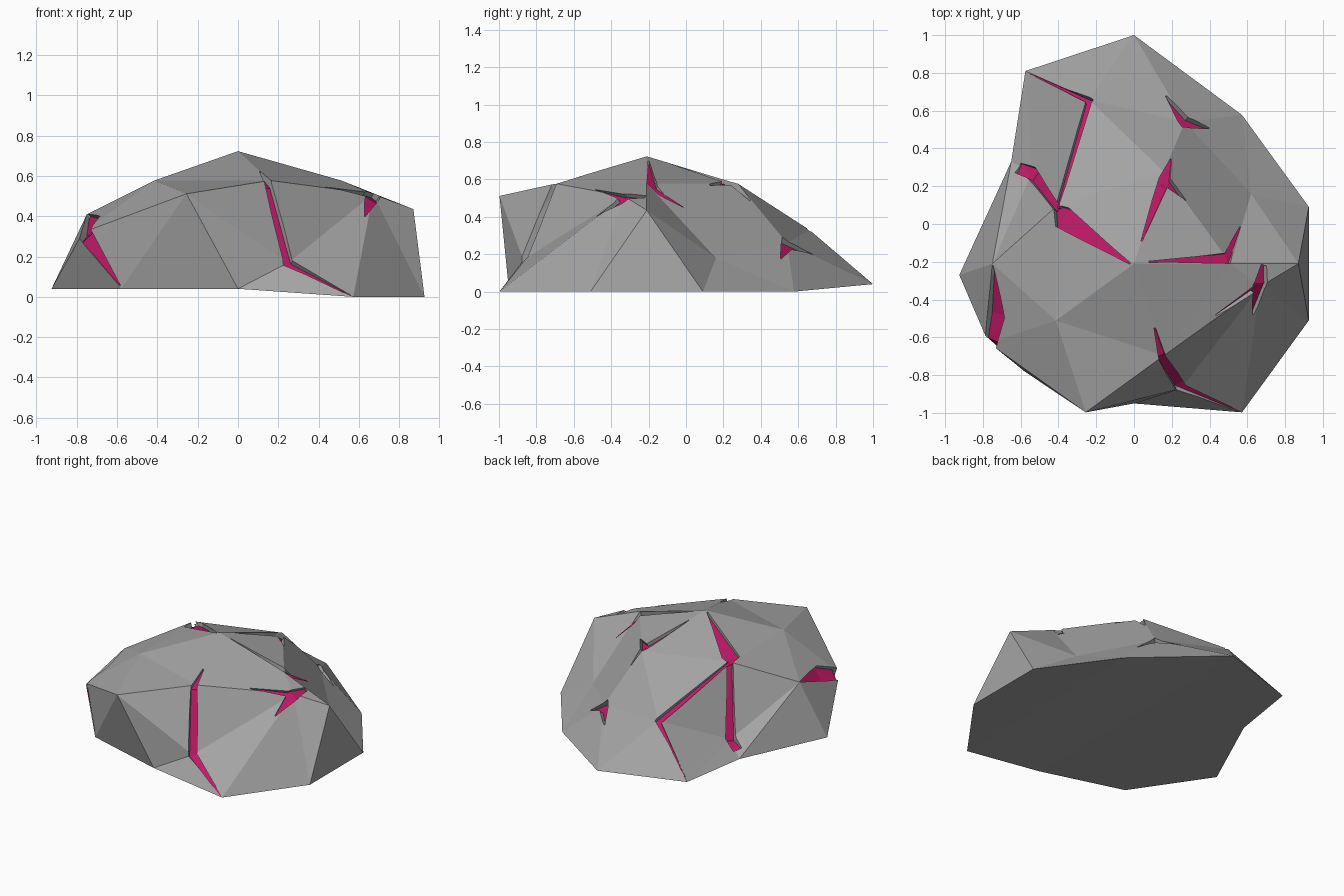
import bpy, bmesh
from mathutils import Vector

if "Cube" in bpy.data.objects:
    bpy.data.objects.remove(bpy.data.objects["Cube"])

# --- rock body: flattened half icosphere with dented vertices ---
bm = bmesh.new()
bmesh.ops.create_icosphere(bm, subdivisions=2, radius=0.973)
bmesh.ops.delete(bm, geom=[v for v in bm.verts if v.co.z < -0.01], context='VERTS')
for v in bm.verts:
    v.co.y -= 0.21
    if v.co.z > 0.7:
        v.co.z -= 0.25


def near(p):
    p = Vector(p)
    return min(bm.verts, key=lambda v: (v.co - p).length)


moves = [
    # base rim
    ((0, .76, 0), (0, 1, .04)), ((-.57, .58, 0), (-.575, .81, .04)),
    ((-.925, .09, 0), (-.65, .33, .04)), ((-.925, -.51, 0), (-.925, -.27, .04)),
    ((-.57, -1, 0), (-.58, -.78, .04)), ((0, -1.18, 0), (0, -.95, .04)),
    # mid ring
    ((-.70, .30, .44), (-.54, .27, .13)), ((.27, .62, .44), (.27, .54, .26)),
    ((.27, -1.04, .44), (.25, -.87, .17)), ((-.70, -.72, .44), (-.77, -.63, .32)),
    ((-.256, .577, .51), (-.24, .66, .33)), ((.67, .276, .51), (.62, .16, .18)),
    ((.67, -.70, .51), (.67, -.33, .51)), ((-.83, -.21, .51), (-.75, -.21, .41)),
]
for v, new in [(near(old), new) for old, new in moves]:
    v.co = new
# underside: flat raised left part, slope, flat right part
rim = [e for e in bm.edges if e.is_boundary]
bmesh.ops.holes_fill(bm, edges=rim, sides=0)
for a, b in (((0, -.95, .04), (0, 1, .04)), ((.57, -1, 0), (.575, .58, 0))):
    va, vb = near(a), near(b)
    for face in set(va.link_faces) & set(vb.link_faces):
        bmesh.utils.face_split(face, va, vb)
bmesh.ops.triangulate(bm, faces=[f for f in bm.faces if len(f.verts) > 3])
bmesh.ops.recalc_face_normals(bm, faces=bm.faces)
bm.normal_update()
bm.verts.index_update()
side_normal = {v.index: sum((f.normal for f in v.link_faces if f.normal.z > -0.1), Vector()).normalized()
               for v in bm.verts}

# --- cracks: paths over the surface as (point, half width) ---
cracks = [
    [((-.41, .09, .58), .008), ((-.24, .66, .33), .022), ((-.55, .795, .065), .003)],
    [((-.41, .09, .58), .02), ((-.54, .27, .13), .035), ((-.62, .30, .09), .03)],
    [((-.02, -.21, .712), .003), ((-.385, .04, .59), .06), ((-.41, .09, .58), .02)],
    [((.04, -.09, .69), .003), ((.165, .24, .59), .03), ((.20, .35, .50), .004)],
    [((.165, .24, .59), .03), ((.27, .12, .56), .003)],
    [((.08, -.20, .70), .003), ((.50, -.18, .58), .03), ((.57, -.01, .47), .004)],
    [((.11, -.55, .62), .004), ((.15, -.71, .57), .02), ((.25, -.87, .17), .028), ((.56, -.995, .01), .003)],
    [((.69, -.22, .51), .015), ((.67, -.33, .51), .04), ((.63, -.48, .40), .003)],
    [((.44, -.49, .555), .003), ((.65, -.34, .51), .02)],
    [((.17, .68, .20), .003), ((.27, .54, .26), .045), ((.40, .51, .18), .003)],
    [((-.75, -.22, .41), .004), ((-.735, -.49, .365), .06), ((-.765, -.63, .32), .045), ((-.585, -.775, .055), .003)],
]


def ribbon(path, depth):
    """Left and right points of a crack at a depth under the surface."""
    pts = [Vector(p) for p, w in path]
    rows = []
    for i, (p, w) in enumerate(path):
        n = side_normal[near(p).index]
        t = (pts[min(i + 1, len(pts) - 1)] - pts[max(i - 1, 0)]).normalized()
        s = n.cross(t).normalized()
        d = depth
        if depth > 0 and p[2] < .1:          # shallow where a crack meets the base
            d = depth * (.2 if w < .01 else .6)
        elif depth > 0 and w < .01:
            d = depth * .6
        rows.append((pts[i] - n * d + s * w, pts[i] - n * d - s * w))
    return rows


def make(name, verts, faces):
    me = bpy.data.meshes.new(name)
    me.from_pydata(verts, [], faces)
    ob = bpy.data.objects.new(name, me)
    bpy.context.collection.objects.link(ob)
    return ob


def colour(name, rgb):
    m = bpy.data.materials.new(name)
    m.diffuse_color = (*rgb, 1)
    m.use_nodes = True
    m.node_tree.nodes["Principled BSDF"].inputs["Base Color"].default_value = m.diffuse_color
    return m


glow = colour("magenta_glow", (.52, .01, .135))
stone = colour("dark_stone", (.37, .37, .37))

rock_mesh = bpy.data.meshes.new("rock")
bm.to_mesh(rock_mesh)
rock_mesh.materials.append(stone)
rock = bpy.data.objects.new("rock", rock_mesh)
bpy.context.collection.objects.link(rock)
bpy.context.view_layer.objects.active = rock

DEPTH = .04
for k, path in enumerate(cracks):
    # wedge cutter along the crack
    top, bot = ribbon(path, -.06), ribbon(path, DEPTH)
    verts = [p for t, b in zip(top, bot) for p in (*t, *b)]
    n = len(path)
    faces = [(0, 1, 3, 2), (4 * n - 4, 4 * n - 2, 4 * n - 1, 4 * n - 3)]
    for i in range(n - 1):
        a, b = 4 * i, 4 * i + 4
        for p, q in ((0, 1), (1, 3), (3, 2), (2, 0)):
            faces += [(a + q, a + p, b + p), (a + q, b + p, b + q)]
    cutter = make("crack_cutter", verts, faces)
    cutter.hide_render = True
    cutter.data.materials.append(stone)
    cb = bmesh.new()
    cb.from_mesh(cutter.data)
    bmesh.ops.recalc_face_normals(cb, faces=cb.faces)
    cb.to_mesh(cutter.data)
    cb.free()
    mod = rock.modifiers.new("crack", 'BOOLEAN')
    mod.operation, mod.solver, mod.object = 'DIFFERENCE', 'EXACT', cutter
    bpy.ops.object.modifier_apply(modifier=mod.name)
    bpy.data.objects.remove(cutter)

    # magenta floor just above the bottom of the groove
    floor = ribbon(path, DEPTH - .004)
    strip = make(f"crack_glow_{k + 1}", [p for r in floor for p in r],
                 [f for i in range(0, 2 * n - 2, 2) for f in ((i, i + 1, i + 3), (i, i + 3, i + 2))])
    strip.data.materials.append(glow)
bm.free()
